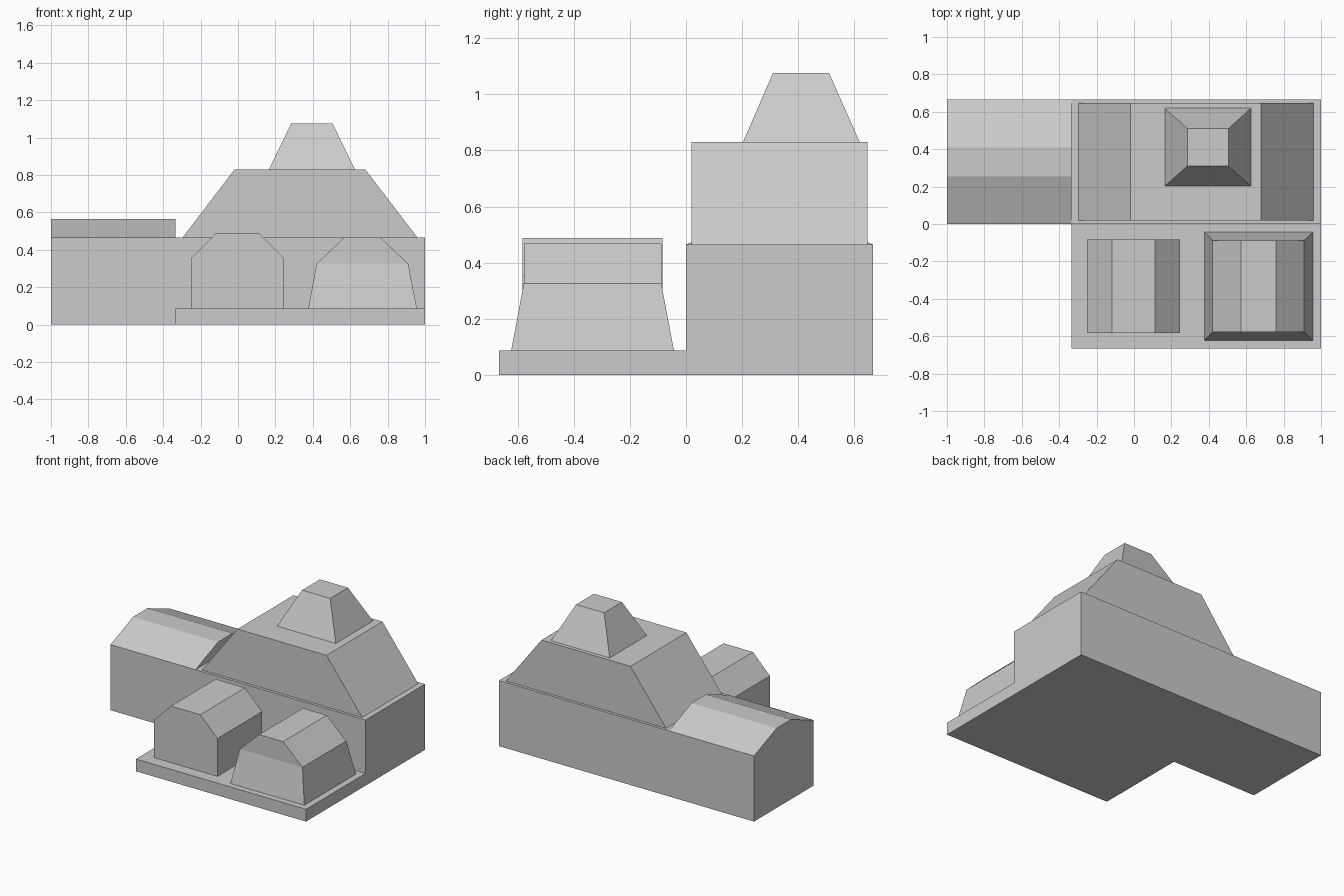
import bpy, bmesh

if "Cube" in bpy.data.objects:
    bpy.data.objects.remove(bpy.data.objects["Cube"])


def stack(name, *levels):
    """Closed solid skinned through rectangles (x0, x1, y0, y1, z), bottom to top."""
    bm = bmesh.new()
    rings = [[bm.verts.new(p) for p in ((x0, y0, z), (x1, y0, z), (x1, y1, z), (x0, y1, z))]
             for x0, x1, y0, y1, z in levels]
    bm.faces.new(rings[0][::-1])
    bm.faces.new(rings[-1])
    for low, high in zip(rings, rings[1:]):
        for i in range(4):
            j = (i + 1) % 4
            bm.faces.new((low[i], low[j], high[j], high[i]))
    mesh = bpy.data.meshes.new(name)
    bm.to_mesh(mesh)
    bm.free()
    obj = bpy.data.objects.new(name, mesh)
    bpy.context.collection.objects.link(obj)
    return obj


W = 2 / 3      # half depth of the plot
BODY = 0.465   # top of the long block
SLAB = 0.087   # top of the front terrace

# Long rear block and low front terrace
stack("rear_block", (-1, 1, 0, W, 0), (-1, 1, 0, W, BODY))
stack("front_terrace", (-W / 2, 1, -W, 0, 0), (-W / 2, 1, -W, 0, SLAB))

# Flat-topped gable over the left wing
stack("wing_roof", (-1, -W / 2, 0, W, BODY), (-1, -W / 2, 0.253, 0.413, 0.565))

# Large sloped roof over the main wing, with its tapered turret
stack("main_roof", (-0.297, 0.96, 0.02, 0.647, BODY), (-0.018, 0.68, 0.02, 0.647, 0.83))
stack("turret", (0.165, 0.625, 0.203, 0.619, 0.83), (0.285, 0.505, 0.31, 0.51, 1.076))

# Two small buildings on the terrace
stack("straight_hut",
      (-0.25, 0.247, -0.583, -0.083, SLAB),
      (-0.25, 0.247, -0.583, -0.083, 0.355),
      (-0.117, 0.113, -0.583, -0.083, 0.488))
stack("tapered_hut",
      (0.376, 0.956, -0.623, -0.043, SLAB),
      (0.42, 0.91, -0.578, -0.088, 0.326),
      (0.571, 0.758, -0.578, -0.088, 0.468))
